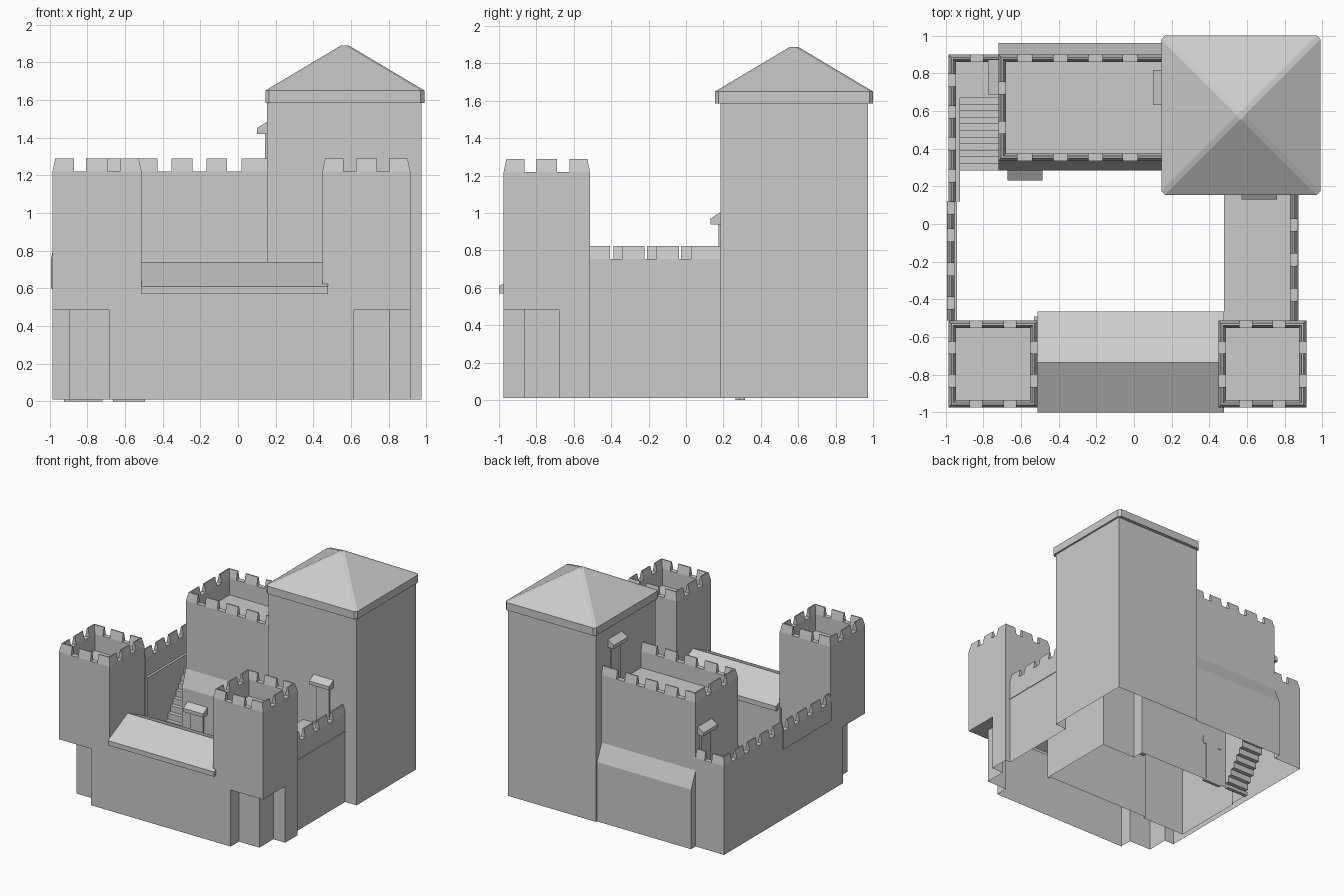
import bpy, bmesh

if "Cube" in bpy.data.objects:
    bpy.data.objects.remove(bpy.data.objects["Cube"])

walls = bpy.data.collections.new("wall_parts")   # masses merged into one shell
bpy.context.scene.collection.children.link(walls)


def make(name, verts, faces, merge):
    me = bpy.data.meshes.new(name)
    me.from_pydata(verts, [], faces)
    bm = bmesh.new()
    bm.from_mesh(me)
    bmesh.ops.recalc_face_normals(bm, faces=bm.faces)
    bm.to_mesh(me)
    bm.free()
    ob = bpy.data.objects.new(name, me)
    (walls if merge else bpy.context.scene.collection).objects.link(ob)
    return ob


def loft(name, rings, merge=False):
    """Closed solid through rings of equal point count."""
    n = len(rings[0])
    verts = [p for r in rings for p in r]
    faces = [tuple(range(n)), tuple(range((len(rings) - 1) * n, len(rings) * n))]
    for k in range(len(rings) - 1):
        for i in range(n):
            j = (i + 1) % n
            faces.append((k * n + i, k * n + j, (k + 1) * n + j, (k + 1) * n + i))
    return make(name, verts, faces, merge)


def rect(x0, x1, y0, y1, z):
    return [(x0, y0, z), (x1, y0, z), (x1, y1, z), (x0, y1, z)]


def box(name, x0, x1, y0, y1, z0, z1, merge=True):
    return loft(name, [rect(x0, x1, y0, y1, z0), rect(x0, x1, y0, y1, z1)], merge)


def extrude_x(name, profile, x0, x1):
    """Extrude a (y, z) profile along x."""
    return loft(name, [[(x, y, z) for y, z in profile] for x in (x0, x1)], True)


T, H, S = 0.04, 0.07, 0.015   # parapet thickness, merlon height, merlon taper


def parapet(name, x0, x1, y0, y1, z0, z1, gaps, width=0.065, ends=(True, True)):
    """Straight parapet wall with gaps between ridge-topped merlons."""
    box(name + "_parapet", x0, x1, y0, y1, z0, z1)
    along_x = (x1 - x0) > (y1 - y0)
    a, b = (x0, x1) if along_x else (y0, y1)
    cuts = [a]
    for g in gaps:
        cuts += [g - width / 2, g + width / 2]
    cuts.append(b)
    pairs = list(zip(cuts[::2], cuts[1::2]))
    for i, (p, q) in enumerate(pairs):
        tp = p + (S if i == 0 and ends[0] else 0)
        tq = q - (S if i == len(pairs) - 1 and ends[1] else 0)
        if along_x:
            rings = [rect(p, q, y0, y1, z1), rect(tp, tq, y0 + S, y1 - S, z1 + H)]
        else:
            rings = [rect(x0, x1, p, q, z1), rect(x0 + S, x1 - S, tp, tq, z1 + H)]
        loft(name + "_merlon", rings)


def spaced(a, b, n):
    """n gap centres, leaving n + 1 equal merlons."""
    m = (b - a - n * 0.065) / (n + 1)
    return [a + (m + 0.065) * (i + 1) - 0.0325 for i in range(n)]


G, WALK, TOP, FLOOR = 0.01, 0.60, 1.22, 1.08

# keep body
keep = box("keep", 0.155, 0.975, 0.185, 0.972, G, 1.60, merge=False)


# front corner towers, standing on bases with a stepped outer corner
def tower(name, x0, x1, outer, step):
    y0, y1 = -0.975, -0.513
    s = 1 if outer > 0 else -1
    inner = x0 if s > 0 else x1
    plan = [(inner, y0), (outer - s * 0.30, y0), (outer - s * 0.30, -0.866),
            (outer - s * step, -0.866), (outer - s * step, -0.68),
            (outer, -0.68), (outer, y1), (inner, y1)]
    loft(name + "_base", [[(x, y, z) for x, y in plan] for z in (G, 0.485)], True)
    box(name + "_body", x0, x1, y0, y1, 0.485, FLOOR)
    gx, gy = spaced(x0, x1, 2), spaced(y0, y1, 2)
    parapet(name + "_front", x0, x1, y0, y0 + T, FLOOR, TOP, gx)
    parapet(name + "_back", x0, x1, y1 - T, y1, FLOOR, TOP, gx)
    parapet(name + "_left", x0, x0 + T, y0, y1, FLOOR, TOP, gy)
    parapet(name + "_right", x1 - T, x1, y0, y1, FLOOR, TOP, gy)


tower("left_tower", -0.985, -0.512, -0.985, 0.09)
tower("right_tower", 0.448, 0.915, 0.915, 0.11)

# gate range between the towers with a gabled roof
box("gate_wall", -0.53, 0.46, -0.975, -0.49, G, 0.59)
extrude_x("gate_roof", [(-1.0, 0.57), (-0.465, 0.57), (-0.465, 0.61),
                        (-0.735, 0.74), (-1.0, 0.61)], -0.512, 0.477)

# right range with walkway
box("right_range", 0.477, 0.868, -0.53, 0.20, G, WALK)
box("right_string_course", 0.85, 0.873, -0.53, 0.20, 0.593, 0.606)
parapet("right_range", 0.828, 0.868, -0.513, 0.185, WALK, 0.755,
        [-0.375, -0.19, -0.005], ends=(False, False))

# left curtain wall and back corner
box("left_wall_front", -0.985, -0.94, -0.53, 0.12, G, WALK)
box("left_wall_back", -0.985, -0.925, 0.12, 0.90, G, WALK)
parapet("left_front", -0.993, -0.953, -0.513, 0.12, WALK, 0.755,
        [-0.42, -0.24, -0.06, 0.085], ends=(False, False))
parapet("left_back", -0.985, -0.945, 0.12, 0.90, WALK, 0.755,
        spaced(0.12, 0.90, 4), ends=(False, True))
parapet("corner_back", -0.985, -0.715, 0.86, 0.90, WALK, 0.755, [-0.835],
        ends=(True, False))
box("landing", -0.93, -0.71, 0.67, 0.90, G, WALK)

# courtyard stairs
steps, y, d = 11, 0.285, 0.035
prof = [(0.68, G), (y, G)]
for i in range(steps):
    z = WALK * (i + 1) / (steps + 1)
    prof += [(y + i * d, z), (y + (i + 1) * d, z)]
prof[-1] = (0.68, prof[-1][1])
extrude_x("stairs", prof, -0.93, -0.71)

# hall with battered lower walls
extrude_x("hall", [(0.285, G), (0.96, G), (0.96, 0.51), (0.90, 0.65),
                   (0.90, FLOOR), (0.335, FLOOR), (0.335, 0.65), (0.285, 0.51)],
          -0.72, 0.17)
hall_gaps = [-0.58, -0.39, -0.205, -0.02]
parapet("hall_front", -0.72, 0.16, 0.335, 0.335 + T, FLOOR, TOP, hall_gaps, 0.075,
        (True, False))
parapet("hall_back", -0.72, 0.16, 0.90 - T, 0.90, FLOOR, TOP, hall_gaps, 0.075,
        (True, False))
parapet("hall_left", -0.72, -0.72 + T, 0.335, 0.90, FLOOR, TOP, spaced(0.335, 0.90, 2))

# merge the masonry into one outer shell that is open underneath
mod = keep.modifiers.new("union", 'BOOLEAN')
mod.operation, mod.operand_type, mod.solver = 'UNION', 'COLLECTION', 'EXACT'
mod.collection = walls
mod.use_self = True
shell = bpy.data.meshes.new_from_object(keep.evaluated_get(bpy.context.evaluated_depsgraph_get()))
keep.modifiers.clear()
keep.data = shell
keep.name = "castle_walls"
for ob in list(walls.objects):
    bpy.data.objects.remove(ob)
bpy.data.collections.remove(walls)
bm = bmesh.new()
bm.from_mesh(shell)
under = [f for f in bm.faces if f.calc_center_median().z < G + 0.005 and abs(f.normal.z) > 0.9]
bmesh.ops.delete(bm, geom=under, context='FACES')
bm.to_mesh(shell)
bm.free()


# hipped keep roof with clipped corners
def clipped(x0, x1, y0, y1, c, z):
    return [(x0 + c, y0, z), (x1 - c, y0, z), (x1, y0 + c, z), (x1, y1 - c, z),
            (x1 - c, y1, z), (x0 + c, y1, z), (x0, y1 - c, z), (x0, y0 + c, z)]


loft("keep_roof", [clipped(0.145, 0.99, 0.155, 1.0, 0.02, 1.585),
                   clipped(0.145, 0.99, 0.155, 1.0, 0.02, 1.65),
                   clipped(0.545, 0.59, 0.555, 0.60, 0.02, 1.888)])


# doorways: panel, sill and sloping canopy, facing -y or -x
def doorway(name, centre, face, z, side):
    def place(u, d, h):
        return (centre + u, face - d, z + h) if side == "y" else (face - d, centre + u, z + h)

    def piece(part, prof, w):
        loft(name + part, [[place(u, d, h) for d, h in prof] for u in (-w, w)])

    piece("_panel", [(-0.005, 0), (0.012, 0), (0.012, 0.34), (-0.005, 0.34)], 0.06)
    piece("_sill", [(-0.005, 0), (0.02, 0), (0.02, 0.015), (-0.005, 0.015)], 0.085)
    piece("_canopy", [(-0.005, 0.34), (0.055, 0.34), (0.055, 0.37), (0, 0.405),
                      (-0.005, 0.405)], 0.093)


doorway("hall_door", -0.578, 0.285, 0.0, "y")
doorway("landing_door", 0.78, -0.72, WALK, "x")
doorway("keep_walk_door", 0.665, 0.185, WALK, "y")
doorway("keep_roof_door", 0.725, 0.155, FLOOR, "x")
box_step = loft("stair_foot", [rect(-0.925, -0.72, 0.285, 0.315, z) for z in (0.0, 0.03)])
